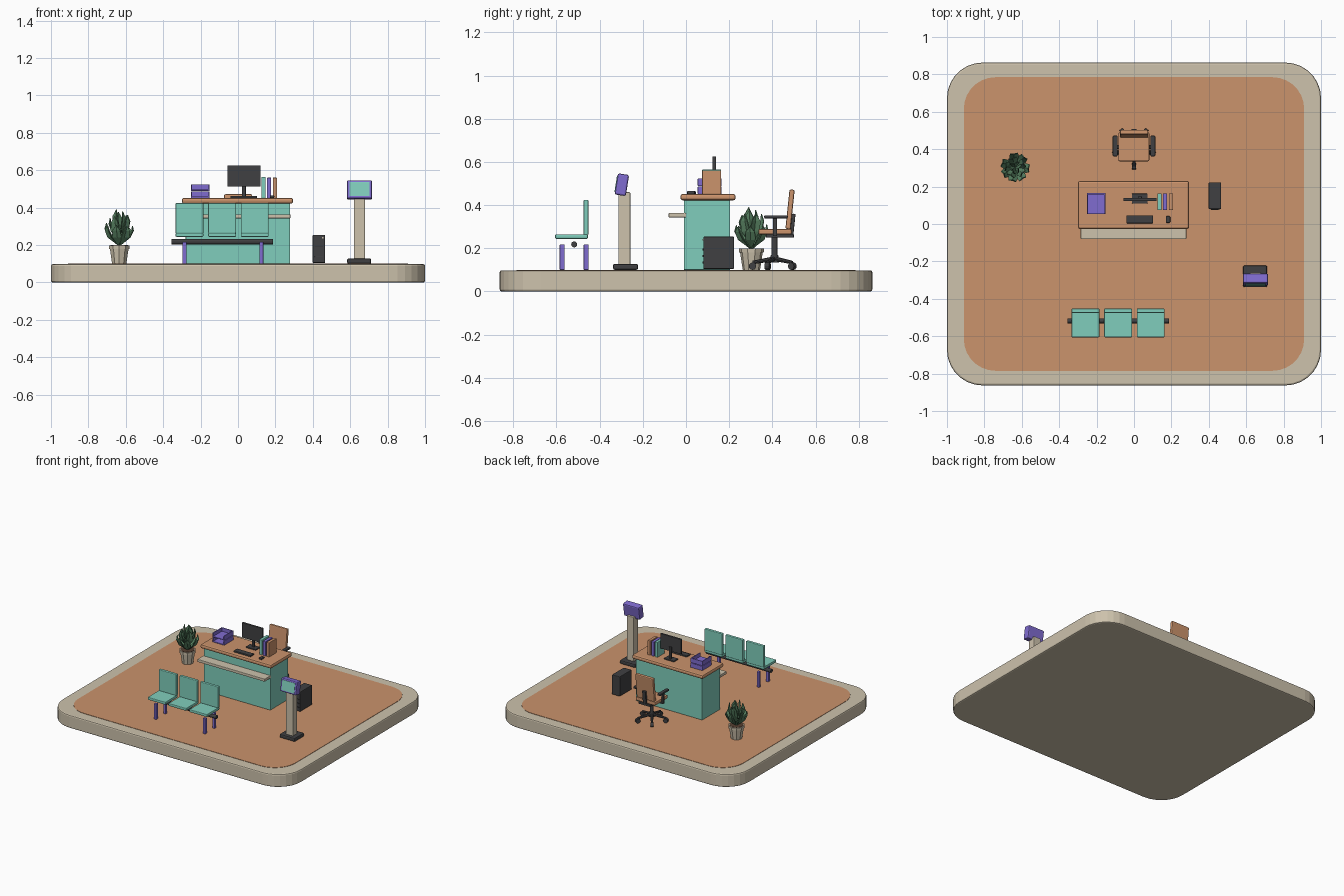
import bpy, bmesh, math, random
from mathutils import Vector, Matrix

if "Cube" in bpy.data.objects:
    bpy.data.objects.remove(bpy.data.objects["Cube"])

random.seed(4)


def material(name, r, g, b):
    m = bpy.data.materials.new(name)
    lin = [(c / 255 / 12.92) if c < 11 else ((c / 255 + 0.055) / 1.055) ** 2.4 for c in (r, g, b)]
    m.diffuse_color = (*lin, 1)
    m.use_nodes = True
    m.node_tree.nodes["Principled BSDF"].inputs["Base Color"].default_value = m.diffuse_color
    return m


TEAL = material("teal", 128, 206, 188)
WOOD = material("terracotta wood", 203, 147, 108)
STONE = material("warm stone", 205, 194, 172)
PURPLE = material("purple", 128, 108, 208)
DARK = material("charcoal", 64, 64, 66)
GREEN = material("leaf green", 90, 133, 100)
SOIL = material("soil", 84, 62, 48)


def finish(name, bm, mat, bevel=0.0, segs=2):
    bmesh.ops.recalc_face_normals(bm, faces=bm.faces)
    me = bpy.data.meshes.new(name)
    bm.to_mesh(me)
    bm.free()
    me.materials.append(mat)
    ob = bpy.data.objects.new(name, me)
    bpy.context.collection.objects.link(ob)
    if bevel:
        mod = ob.modifiers.new("bevel", "BEVEL")
        mod.width, mod.segments, mod.limit_method = bevel, segs, "ANGLE"
        mod.angle_limit = math.radians(40)
    return ob


def box(name, mat, x, y, z, bevel=0.004, tilt=0.0):
    """Box from (min, max) ranges, optionally tilted about its own x axis."""
    bm = bmesh.new()
    bmesh.ops.create_cube(bm, size=1)
    bmesh.ops.scale(bm, vec=(x[1] - x[0], y[1] - y[0], z[1] - z[0]), verts=bm.verts)
    ob = finish(name, bm, mat, bevel)
    ob.location = (sum(x) / 2, sum(y) / 2, sum(z) / 2)
    ob.rotation_euler.x = math.radians(tilt)
    return ob


def rod(name, mat, a, b, r1, r2=None, sides=12):
    """Round bar from point a to point b."""
    a, b = Vector(a), Vector(b)
    bm = bmesh.new()
    bmesh.ops.create_cone(bm, cap_ends=True, segments=sides, radius1=r1,
                          radius2=r1 if r2 is None else r2, depth=(b - a).length)
    rot = (b - a).to_track_quat("Z", "Y").to_matrix().to_4x4()
    bmesh.ops.transform(bm, matrix=Matrix.Translation((a + b) / 2) @ rot, verts=bm.verts)
    return finish(name, bm, mat)


def slab(name, mat, hx, hy, r, z0, z1, bevel=0.0):
    """Rounded rectangle plate."""
    bm = bmesh.new()
    ring = []
    for k, (sx, sy) in enumerate([(1, 1), (-1, 1), (-1, -1), (1, -1)]):
        for i in range(8):
            t = math.pi / 2 * (k + i / 7)
            ring.append(bm.verts.new((sx * (hx - r) + r * math.cos(t), sy * (hy - r) + r * math.sin(t), z0)))
    face = bm.faces.new(ring)
    ext = bmesh.ops.extrude_face_region(bm, geom=[face])["geom"]
    bmesh.ops.translate(bm, vec=(0, 0, z1 - z0), verts=[v for v in ext if isinstance(v, bmesh.types.BMVert)])
    return finish(name, bm, mat, bevel)


# Base and floor
slab("base", STONE, 1.0, 0.863, 0.19, 0, 0.098, 0.009)
slab("floor", WOOD, 0.91, 0.785, 0.17, 0.09, 0.1005)

# Reception desk
box("desk_body", TEAL, (-0.28, 0.278), (-0.01, 0.205), (0.1, 0.43), 0.003)
box("desk_top", WOOD, (-0.3, 0.295), (-0.026, 0.23), (0.422, 0.452), 0.011)
box("visitor_ledge", STONE, (-0.285, 0.28), (-0.08, 0.0), (0.343, 0.364), 0.003)

# Monitor, keyboard and mouse
box("monitor_screen", DARK, (-0.056, 0.12), (0.123, 0.139), (0.513, 0.626), 0.003)
box("monitor_neck", DARK, (0.022, 0.042), (0.133, 0.147), (0.455, 0.55), 0.002)
box("monitor_foot", DARK, (-0.012, 0.072), (0.11, 0.162), (0.451, 0.461), 0.003)
box("keyboard", DARK, (-0.04, 0.102), (0.004, 0.046), (0.451, 0.463), 0.003)
box("mouse", DARK, (0.17, 0.194), (0.006, 0.042), (0.451, 0.466), 0.005)

# Paper trays, open towards the front
for i in range(2):
    z = 0.452 + i * 0.037
    y0, y1 = 0.054, 0.165
    box(f"tray_{i}_bottom", PURPLE, (-0.252, -0.153), (y0, y1), (z, z + 0.007), 0.002)
    box(f"tray_{i}_back", PURPLE, (-0.252, -0.153), (y1 - 0.007, y1), (z, z + 0.034), 0.002)
    for side, x in (("left", -0.252), ("right", -0.160)):
        box(f"tray_{i}_{side}", PURPLE, (x, x + 0.007), (y0, y1), (z, z + 0.034), 0.002)

# Binders
for name, mat, x, h in (("teal", TEAL, 0.125, 0.565), ("purple", PURPLE, 0.155, 0.56), ("wood", WOOD, 0.186, 0.56)):
    box(f"binder_{name}", mat, (x, x + 0.022), (0.075, 0.163), (0.451, h), 0.002)

# Computer tower
box("computer_tower", DARK, (0.399, 0.466), (0.08, 0.223), (0.104, 0.254), 0.005)
box("tower_button", STONE, (0.449, 0.457), (0.076, 0.084), (0.235, 0.243), 0.001)
for i in range(3):
    box(f"tower_vent_{i}", DARK, (0.41, 0.455), (0.076, 0.084), (0.13 + i * 0.03, 0.138 + i * 0.03), 0.001)

# Check-in kiosk
box("kiosk_foot", DARK, (0.583, 0.712), (-0.338, -0.222), (0.1, 0.128), 0.008)
box("kiosk_column", STONE, (0.619, 0.679), (-0.313, -0.258), (0.12, 0.46), 0.004)
head = box("kiosk_head", PURPLE, (0.582, 0.717), (-0.323, -0.271), (0.445, 0.544), 0.008, -9)
screen = box("kiosk_screen", TEAL, (0.596, 0.703), (-0.329, -0.322), (0.457, 0.532), 0.001)
screen.rotation_euler.x = head.rotation_euler.x
screen.location = head.location + Matrix.Rotation(head.rotation_euler.x, 3, "X") @ Vector((0, -0.0255, 0))

# Waiting bench
rod("bench_beam", DARK, (-0.356, -0.518, 0.218), (0.186, -0.518, 0.218), 0.014, sides=12)
for i in range(3):
    x = -0.334 + i * 0.1745
    box(f"bench_seat_{i}", TEAL, (x, x + 0.149), (-0.606, -0.455), (0.244, 0.265), 0.005)
    box(f"bench_back_{i}", TEAL, (x, x + 0.149), (-0.475, -0.452), (0.262, 0.424), 0.005)
for i, x in enumerate((-0.286, 0.125)):
    for j, y in enumerate((-0.574, -0.463)):
        box(f"bench_leg_{i}_{j}", PURPLE, (x - 0.01, x + 0.01), (y - 0.011, y + 0.011), (0.1, 0.217), 0.002)

# Office chair
CY = 0.41
box("chair_seat", WOOD, (-0.084, 0.082), (0.335, 0.49), (0.263, 0.29), 0.008)
box("chair_back", WOOD, (-0.074, 0.076), (0.47, 0.494), (0.288, 0.472), 0.007, -6)
box("chair_back_support", DARK, (-0.014, 0.014), (0.486, 0.502), (0.25, 0.36), 0.003, -6)
box("chair_under_plate", DARK, (-0.05, 0.05), (0.37, 0.5), (0.25, 0.265), 0.003)
rod("chair_column", DARK, (0, CY, 0.14), (0, CY, 0.255), 0.013)
rod("chair_hub", DARK, (0, CY, 0.135), (0, CY, 0.168), 0.022, 0.017)
for i in range(5):
    a = math.radians(-90 + 72 * i)
    dx, dy = math.cos(a), math.sin(a)
    rod(f"chair_foot_{i}", DARK, (0, CY, 0.152), (0.102 * dx, CY + 0.102 * dy, 0.134), 0.011, 0.008, 8)
    c = Vector((0.102 * dx, CY + 0.102 * dy, 0.117))
    w = Vector((-dy, dx, 0)) * 0.011
    rod(f"chair_castor_{i}", DARK, c - w, c + w, 0.017)
for side, s in (("left", -1), ("right", 1)):
    xs = sorted((s * 0.087, s * 0.114))
    box(f"armrest_{side}", DARK, xs, (0.362, 0.472), (0.338, 0.353), 0.005)
    xs = sorted((s * 0.09, s * 0.102))
    box(f"armrest_post_{side}", DARK, xs, (0.402, 0.422), (0.262, 0.342), 0.002)
    xs = sorted((s * 0.07, s * 0.102))
    box(f"armrest_bracket_{side}", DARK, xs, (0.402, 0.422), (0.256, 0.268), 0.002)

# Potted plant
PX, PY = -0.635, 0.303
rod("plant_pot", STONE, (PX, PY, 0.1), (PX, PY, 0.184), 0.04, 0.053, 10)
rod("pot_rim", STONE, (PX, PY, 0.18), (PX, PY, 0.198), 0.057, 0.058, 10)
rod("pot_soil", SOIL, (PX, PY, 0.19), (PX, PY, 0.2), 0.05, 0.05, 10)
bm = bmesh.new()
for ring, (count, reach, top, low) in enumerate([(7, 0.066, 0.315, 0.2), (5, 0.045, 0.355, 0.225), (3, 0.018, 0.39, 0.25)]):
    for i in range(count):
        a = math.tau * (i + 0.4 * ring) / count + random.uniform(-0.15, 0.15)
        out, side = Vector((math.cos(a), math.sin(a), 0)), Vector((-math.sin(a), math.cos(a), 0))
        h = top + random.uniform(-0.015, 0.008) - low
        root = Vector((PX, PY, low))
        # folded leaf: midrib with a left and right edge
        mids = [root + out * (reach * r) + Vector((0, 0, h * t)) for r, t in ((0.1, 0), (0.72, 0.4), (1.0, 0.75), (1.08, 1))]
        v = [bm.verts.new(p) for p in mids]
        for s in (-1, 1):
            e = [bm.verts.new(mids[k] + side * s * wd + out * 0.009) for k, wd in ((1, 0.026), (2, 0.021))]
            bm.faces.new((v[0], v[1], e[0]))
            bm.faces.new((v[1], v[2], e[1], e[0]))
            bm.faces.new((v[2], v[3], e[1]))
leaves = finish("plant_leaves", bm, GREEN)
mod = leaves.modifiers.new("thickness", "SOLIDIFY")
mod.thickness, mod.offset = 0.005, 0
for i in range(5):
    a = math.tau * i / 5
    rod(f"plant_stem_{i}", GREEN, (PX, PY, 0.19), (PX + 0.025 * math.cos(a), PY + 0.025 * math.sin(a), 0.28), 0.004, sides=6)
